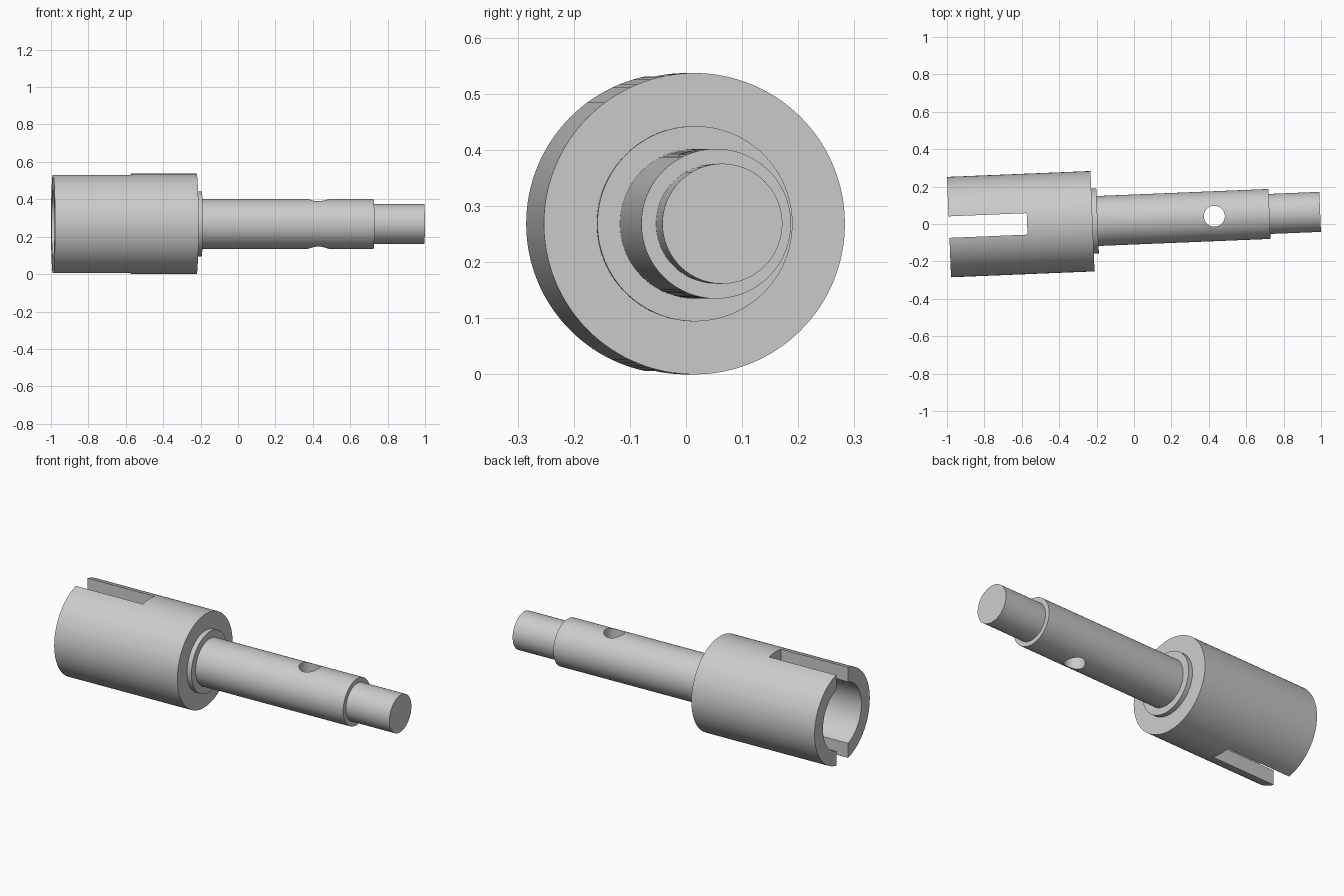
import bpy, bmesh, math
from mathutils import Matrix, Vector

cube = bpy.data.objects.get("Cube")
if cube:
    bpy.data.objects.remove(cube, do_unlink=True)

# Shaft axis: a slight yaw from x, at the height of the cup radius
CUP_R = 0.2685
PLACE = Matrix.Translation((0, 0.024, CUP_R)) @ Matrix.Rotation(math.atan(0.041), 4, 'Z')

steel = bpy.data.materials.new("grey steel")
steel.use_nodes = True
colour = (0.6, 0.6, 0.6, 1)
steel.diffuse_color = colour
steel.node_tree.nodes["Principled BSDF"].inputs["Base Color"].default_value = colour


def make_object(name, bm):
    bmesh.ops.recalc_face_normals(bm, faces=bm.faces)
    mesh = bpy.data.meshes.new(name)
    bm.to_mesh(mesh)
    bm.free()
    mesh.materials.append(steel)
    obj = bpy.data.objects.new(name, mesh)
    obj.matrix_world = PLACE
    bpy.context.collection.objects.link(obj)
    return obj


def turned(name, profile, steps=128):
    """Spin (distance along axis, radius) points round the x axis."""
    bm = bmesh.new()
    verts = [bm.verts.new((s, 0, r)) for s, r in profile]
    edges = [bm.edges.new(pair) for pair in zip(verts, verts[1:])]
    bmesh.ops.spin(bm, geom=verts + edges, cent=(0, 0, 0), axis=(1, 0, 0),
                   angle=math.tau, steps=steps, use_duplicate=False)
    bmesh.ops.remove_doubles(bm, verts=bm.verts, dist=1e-5)
    return make_object(name, bm)


def rod(name, start, end, radius):
    return turned(name, [(start, 0), (start, radius), (end, radius), (end, 0)])


def cut(obj, cutter):
    cutter.hide_render = True
    mod = obj.modifiers.new("cut", 'BOOLEAN')
    mod.operation = 'DIFFERENCE'
    mod.solver = 'EXACT'
    mod.object = cutter
    bpy.context.view_layer.objects.active = obj
    bpy.ops.object.modifier_apply(modifier=mod.name)
    bpy.data.objects.remove(cutter, do_unlink=True)


# Hollow cup with a slot across its open end
BORE_R = 0.187
cup = turned("slotted_cup", [(-0.56, 0), (-0.56, BORE_R), (-0.99, BORE_R),
                             (-0.99, CUP_R), (-0.222, CUP_R), (-0.222, 0)])
bm = bmesh.new()
bmesh.ops.create_cube(bm, size=1, matrix=Matrix.Translation((-0.872, 0, 0))
                      @ Matrix.Diagonal((0.6, 0.115, 1, 1)))
cut(cup, make_object("slot_cutter", bm))

# Collar, shaft with a vertical cross hole, and narrower tip
collar = rod("collar", -0.23, -0.195, 0.174)
shaft = rod("shaft", -0.23, 0.725, 0.1335)
bm = bmesh.new()
bmesh.ops.create_cone(bm, cap_ends=True, segments=64, radius1=0.056, radius2=0.056,
                      depth=1, matrix=Matrix.Translation((0.43, 0, 0)))
cut(shaft, make_object("hole_cutter", bm))
tip = rod("shaft_tip", 0.71, 0.996, 0.107)

# Smooth curved walls, sharp rims
bpy.ops.object.select_all(action='DESELECT')
for part in (cup, collar, shaft, tip):
    part.select_set(True)
bpy.context.view_layer.objects.active = cup
bpy.ops.object.shade_smooth_by_angle(angle=math.radians(30))
